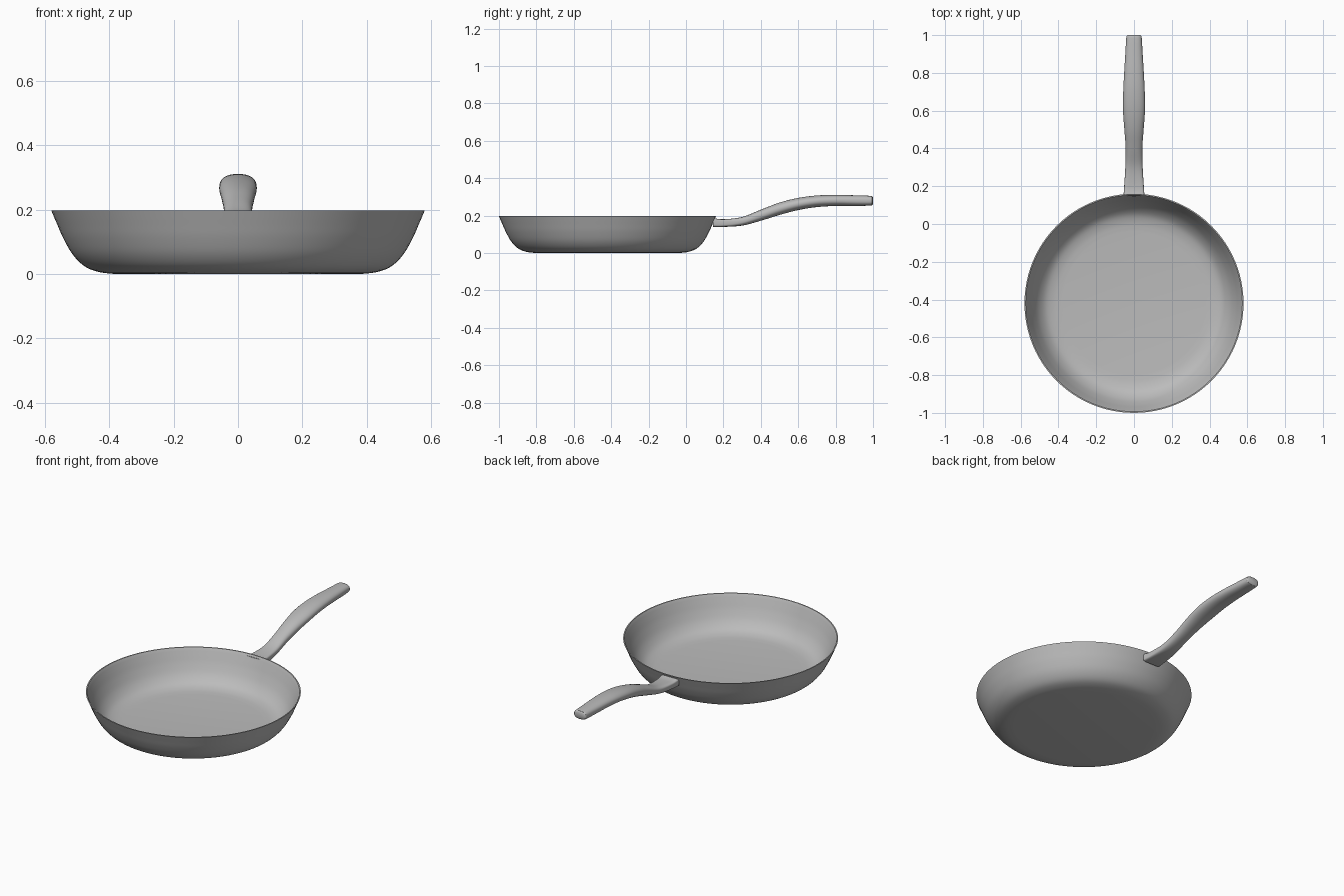
import bpy, bmesh, math
from mathutils import Vector

cube = bpy.data.objects.get("Cube")
if cube:
    bpy.data.objects.remove(cube, do_unlink=True)

grey = bpy.data.materials.new("brushed grey")
grey.use_nodes = True
COLOUR = (0.5, 0.5, 0.5, 1)
grey.diffuse_color = COLOUR
grey.node_tree.nodes["Principled BSDF"].inputs["Base Color"].default_value = COLOUR


def smooth_path(points, steps):
    """Catmull-Rom samples through tuples of any length."""
    pts = [Vector(p) for p in points]
    pts = [2 * pts[0] - pts[1]] + pts + [2 * pts[-1] - pts[-2]]
    out = []
    for a, b, c, d in zip(pts, pts[1:], pts[2:], pts[3:]):
        for i in range(steps):
            t = i / steps
            out.append((2 * b + (c - a) * t + (2 * a - 5 * b + 4 * c - d) * t**2
                        + (3 * b - a - 3 * c + d) * t**3) / 2)
    return out + [pts[-2]]


def loft(name, rings, angle):
    """Skin closed rings of points and cap both ends."""
    bm = bmesh.new()
    loops = [[bm.verts.new(p) for p in ring] for ring in rings]
    for low, high in zip(loops, loops[1:]):
        for i in range(len(low)):
            j = (i + 1) % len(low)
            bm.faces.new((low[i], low[j], high[j], high[i]))
    bm.faces.new(loops[0][::-1])
    bm.faces.new(loops[-1])
    bmesh.ops.recalc_face_normals(bm, faces=bm.faces)
    mesh = bpy.data.meshes.new(name)
    bm.to_mesh(mesh)
    bm.free()
    obj = bpy.data.objects.new(name, mesh)
    bpy.context.collection.objects.link(obj)
    mesh.materials.append(grey)
    bpy.ops.object.select_all(action="DESELECT")
    obj.select_set(True)
    bpy.context.view_layer.objects.active = obj
    bpy.ops.object.shade_smooth_by_angle(angle=math.radians(angle))
    return obj


# Pan body: thin flared bowl, outside wall up to the rim and back down inside
CENTRE_Y, WALL = -0.42, 0.007
outer = smooth_path([(0.38, 0), (0.43, 0.006), (0.475, 0.023), (0.513, 0.06),
                     (0.542, 0.11), (0.562, 0.155), (0.58, 0.197)], 4)
inner = []
for i, p in enumerate(outer):
    tangent = (outer[min(i + 1, len(outer) - 1)] - outer[max(i - 1, 0)]).normalized()
    inner.append(p + Vector((-tangent.y, tangent.x)) * WALL)
inner[-1].y = outer[-1].y


def circle(r, z, n=96):
    return [(r * math.cos(math.tau * i / n), CENTRE_Y + r * math.sin(math.tau * i / n), z)
            for i in range(n)]


loft("pan_body", [circle(*p) for p in outer + inner[::-1]], 40)

# Handle stations: y, bottom z, top z, half width, squareness of the section
stations = [(0.145, 0.140, 0.187, 0.056, 6), (0.2, 0.140, 0.181, 0.052, 5),
            (0.3, 0.147, 0.193, 0.046, 3), (0.4, 0.173, 0.232, 0.044, 2.4),
            (0.5, 0.204, 0.270, 0.051, 2.2), (0.6, 0.230, 0.295, 0.058, 2.2),
            (0.7, 0.246, 0.308, 0.057, 2.2), (0.8, 0.252, 0.311, 0.052, 2.3),
            (0.9, 0.252, 0.309, 0.046, 2.4), (0.985, 0.254, 0.306, 0.041, 2.6),
            (0.996, 0.258, 0.302, 0.038, 2.6), (1.0, 0.264, 0.296, 0.032, 2.6)]


def section(y, low, high, half, power, n=40):
    ring = []
    for i in range(n):
        c, s = math.cos(math.tau * i / n), math.sin(math.tau * i / n)
        x = math.copysign(abs(c) ** (2 / power), c) * half
        z = math.copysign(abs(s) ** (2 / power), s) * (high - low) / 2
        ring.append((x, y, (low + high) / 2 + z))
    return ring


loft("handle", [section(*s) for s in smooth_path(stations, 5)], 50)
